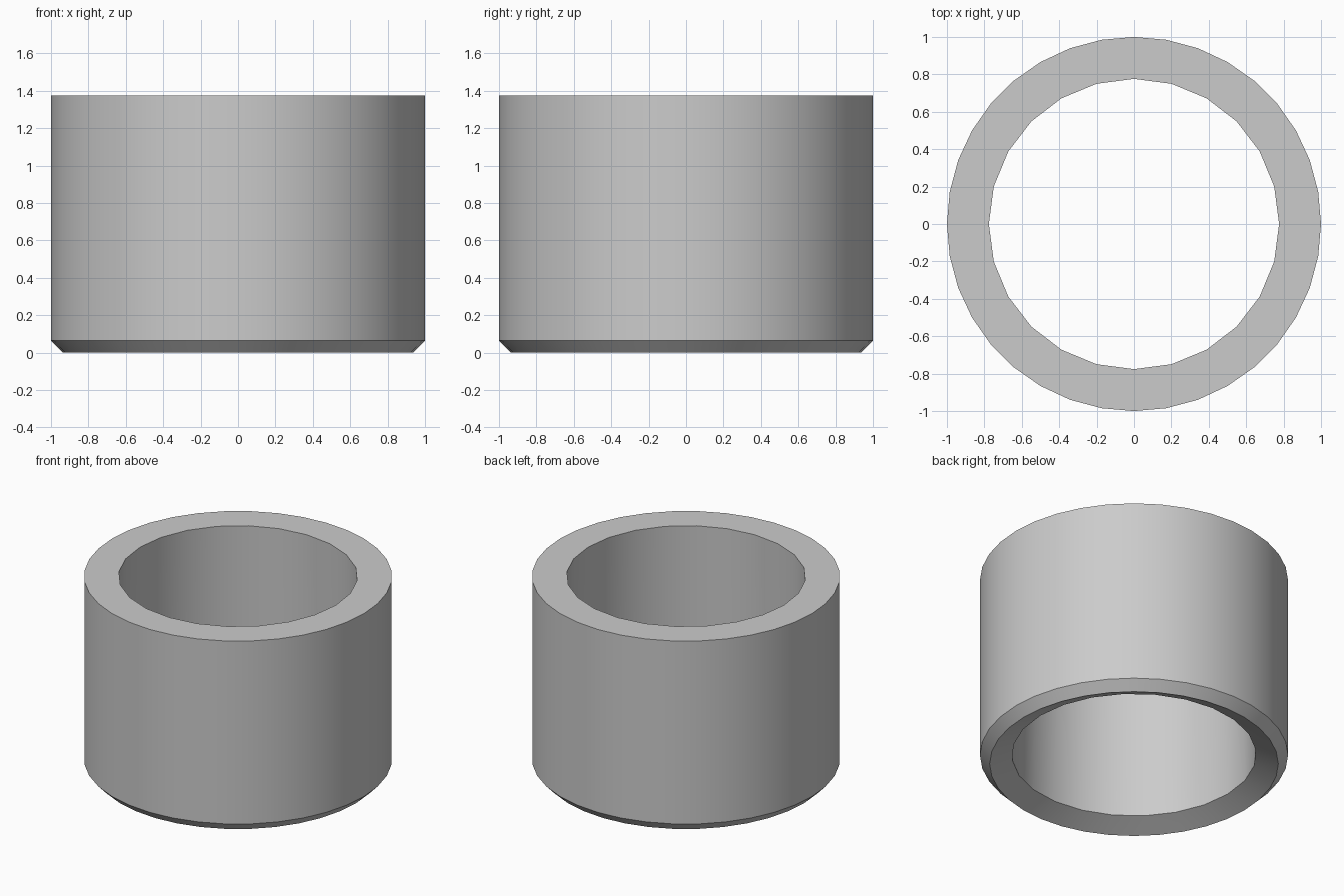
import bpy, bmesh
from math import cos, sin, tau, radians

if "Cube" in bpy.data.objects:
    bpy.data.objects.remove(bpy.data.objects["Cube"])

bm = bmesh.new()


def ring(r, z, n):
    return [bm.verts.new((r * cos(tau * i / n), r * sin(tau * i / n), z)) for i in range(n)]


def wall(a, b):
    # quads between rings with equal side counts
    n = len(a)
    for i in range(n):
        j = (i + 1) % n
        bm.faces.new((a[i], a[j], b[j], b[i]))


def stitch(a, b):
    # joins a 36-sided ring to a 24-sided ring, 3 sides to 2 per sector
    for s in range(12):
        a0, a1, a2, a3 = (a[(3 * s + k) % 36] for k in range(4))
        b0, b1, b2 = (b[(2 * s + k) % 24] for k in range(3))
        for f in ((a0, a1, b0), (a1, b1, b0), (a1, a2, b1), (a2, b2, b1), (a2, a3, b2)):
            bm.faces.new(f)


# Outer wall with bottom chamfer
out_top = ring(1.0, 1.375, 36)
out_low = ring(1.0, 0.065, 36)
out_foot = ring(0.937, 0.0, 36)
wall(out_top, out_low)
wall(out_low, out_foot)

# Bore, slightly wider at the bottom
in_top = ring(0.776, 1.375, 24)
in_low = ring(0.793, 0.067, 24)
wall(in_top, in_low)

# Flat top rim and concave underside
stitch(out_top, in_top)
stitch(out_foot, in_low)

bmesh.ops.recalc_face_normals(bm, faces=bm.faces[:])
mesh = bpy.data.meshes.new("sleeve_ring")
bm.to_mesh(mesh)
bm.free()
obj = bpy.data.objects.new("sleeve_ring", mesh)
bpy.context.collection.objects.link(obj)
bpy.context.view_layer.objects.active = obj
obj.select_set(True)
bpy.ops.object.shade_smooth_by_angle(angle=radians(30))
